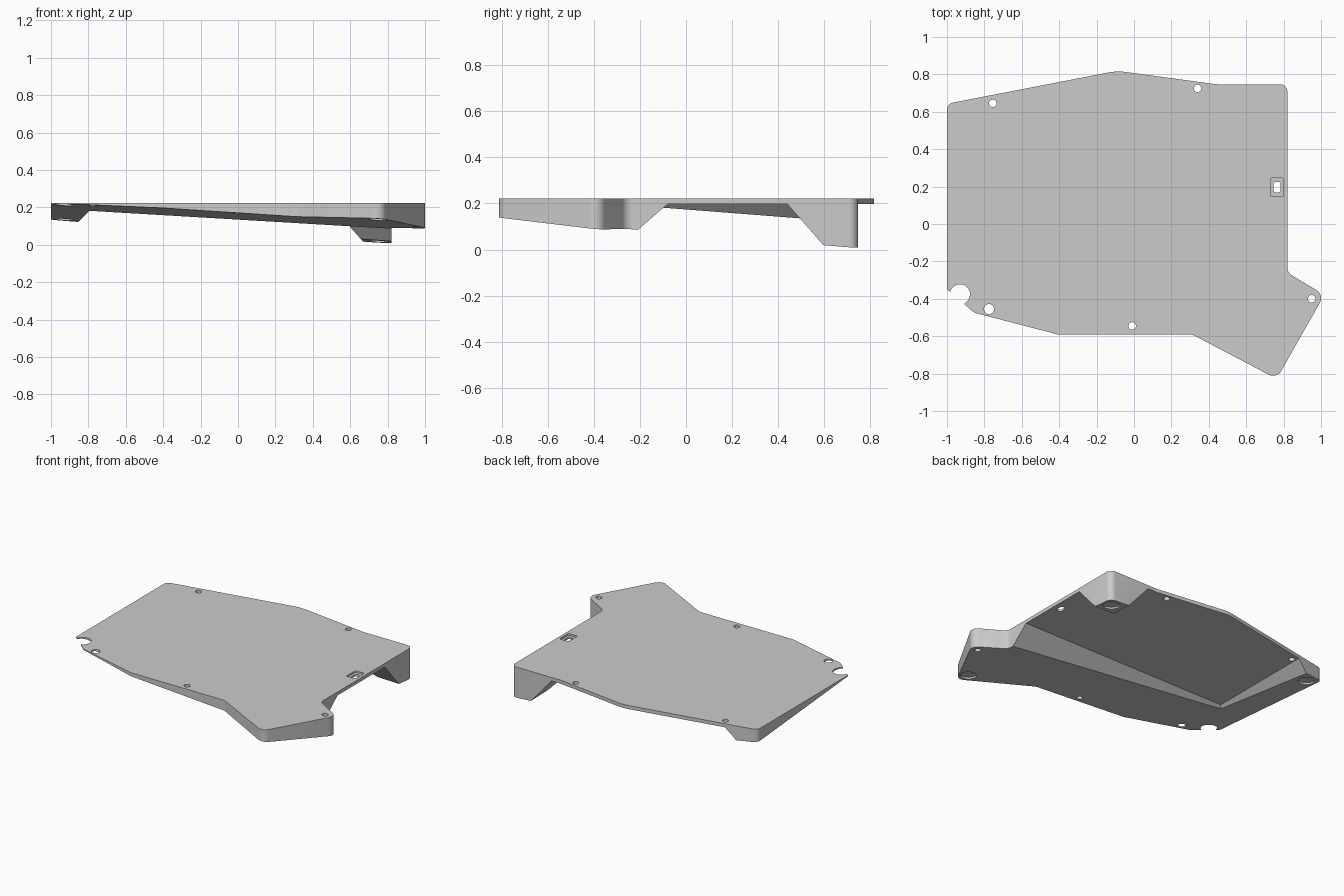
import bpy, bmesh, math
from mathutils import Vector

if "Cube" in bpy.data.objects:
    bpy.data.objects.remove(bpy.data.objects["Cube"])

TOP, FLOOR = 0.222, 0.197          # top face and underside of the thin plate


def under(x, y):
    """Height of the tilted plane the feet and front wedge end on."""
    return 0.1218 - 0.065 * x - 0.0827 * y


def rounded(points, steps=8):
    """Turn (x, y, radius) corners into an outline with fillets."""
    out = []
    for i, (x, y, r) in enumerate(points):
        p = Vector((x, y))
        if r == 0:
            out.append(p)
            continue
        a = (Vector(points[i - 1][:2]) - p).normalized()
        b = (Vector(points[(i + 1) % len(points)][:2]) - p).normalized()
        half = a.angle(b) / 2
        c = p + (a + b).normalized() * r / math.sin(half)
        s, e = p + a * r / math.tan(half) - c, p + b * r / math.tan(half) - c
        sweep = s.angle(e)
        for k in range(steps + 1):
            t = k / steps
            out.append(c + (s * math.sin((1 - t) * sweep) + e * math.sin(t * sweep)) / math.sin(sweep))
    return out


def loft(name, low, high):
    """Solid between two matching loops of 3D points."""
    bm = bmesh.new()
    a = [bm.verts.new(p) for p in low]
    b = [bm.verts.new(p) for p in high]
    n = len(a)
    bm.faces.new(a[::-1])
    bm.faces.new(b)
    for i in range(n):
        bm.faces.new((a[i], a[(i + 1) % n], b[(i + 1) % n], b[i]))
    bmesh.ops.recalc_face_normals(bm, faces=bm.faces)
    mesh = bpy.data.meshes.new(name)
    bm.to_mesh(mesh)
    bm.free()
    ob = bpy.data.objects.new(name, mesh)
    bpy.context.collection.objects.link(ob)
    return ob


def circle(x, y, r, n=32):
    return [Vector((x + r * math.cos(2 * math.pi * i / n), y + r * math.sin(2 * math.pi * i / n))) for i in range(n)]


def box(x, y, w, h, r):
    return rounded([(x - w, y - h, r), (x + w, y - h, r), (x + w, y + h, r), (x - w, y + h, r)], 4)


def prism(name, loop, z0, z1):
    return loft(name, [(p.x, p.y, z0) for p in loop], [(p.x, p.y, z1) for p in loop])


# Body: outline with a round notch at the left, ending on the tilted plane
notch = [(-0.93 + 0.053 * math.cos(t), -0.375 + 0.053 * math.sin(t), 0)
         for t in [math.radians(160 - 12.5 * k) for k in range(17)]]
outline = rounded([(-1, -0.35, 0), (-0.98, -0.365, 0)] + notch + [
    (-0.908, -0.428, 0), (-0.855, -0.474, 0.04), (-0.41, -0.59, 0.03), (0.31, -0.59, 0.08),
    (0.763, -0.828, 0.05), (1.018, -0.379, 0.05), (0.82, -0.26, 0.05),
    (0.82, 0.747, 0.04), (0.44, 0.747, 0.15), (-0.09, 0.819, 0.3), (-1, 0.643, 0.04)])
body = loft("tray_body", [(p.x, p.y, under(p.x, p.y)) for p in outline],
            [(p.x, p.y, TOP) for p in outline])

# Underside hollow with sloped walls, leaving wedge, left foot and back right foot
drop = 0.3
fr, lf, ft = 1.16 * drop, 1.0 * drop, 0.88 * drop
high = [(-0.78, -0.08), (1.3, -0.08), (1.3, 0.44), (0.51, 0.44), (0.51, 1.2), (-0.78, 1.2)]
low = [(-0.78 - lf, -0.08 - fr), (1.3, -0.08 - fr), (1.3, 0.44 + ft),
       (0.51 + ft, 0.44 + ft), (0.51 + ft, 1.2), (-0.78 - lf, 1.2)]
cutters = [loft("hollow_cutter", [(x, y, FLOOR - drop) for x, y in low], [(x, y, FLOOR) for x, y in high])]

# Screw holes
for x, y, r in [(-0.755, 0.645, 0.02), (0.34, 0.725, 0.02), (-0.775, -0.455, 0.027),
                (-0.01, -0.545, 0.02), (0.95, -0.4, 0.02)]:
    cutters.append(prism("hole_cutter", circle(x, y, r), -0.2, 0.4))

# Slot with a shallow recess around it
cutters.append(prism("slot_cutter", box(0.765, 0.197, 0.019, 0.028, 0.012), -0.2, 0.4))
cutters.append(prism("recess_cutter", box(0.765, 0.197, 0.035, 0.05, 0.008), TOP - 0.012, 0.4))

# Shallow round pad seats under the feet, following the tilted plane
for x, y in [(0.752, 0.675), (0.745, -0.735), (-0.93, 0.58)]:
    ring = circle(x, y, 0.053)
    cutters.append(loft("pad_cutter", [(p.x, p.y, under(p.x, p.y) - 0.05) for p in ring],
                        [(p.x, p.y, under(p.x, p.y) + 0.012) for p in ring]))

for c in cutters:
    c.hide_render = True
    c.hide_set(True)
    m = body.modifiers.new(c.name, 'BOOLEAN')
    m.operation, m.solver, m.object = 'DIFFERENCE', 'EXACT', c

# Bake the cuts and drop the helpers
deps = bpy.context.evaluated_depsgraph_get()
mesh = bpy.data.meshes.new_from_object(body.evaluated_get(deps))
body.modifiers.clear()
body.data = mesh
for c in cutters:
    bpy.data.objects.remove(c)

grey = bpy.data.materials.new("light_grey")
grey.diffuse_color = (0.6, 0.6, 0.6, 1)
grey.use_nodes = True
grey.node_tree.nodes["Principled BSDF"].inputs["Base Color"].default_value = grey.diffuse_color
mesh.materials.clear()
mesh.materials.append(grey)

bpy.context.view_layer.objects.active = body
body.select_set(True)
bpy.ops.object.shade_smooth_by_angle(angle=math.radians(25))
